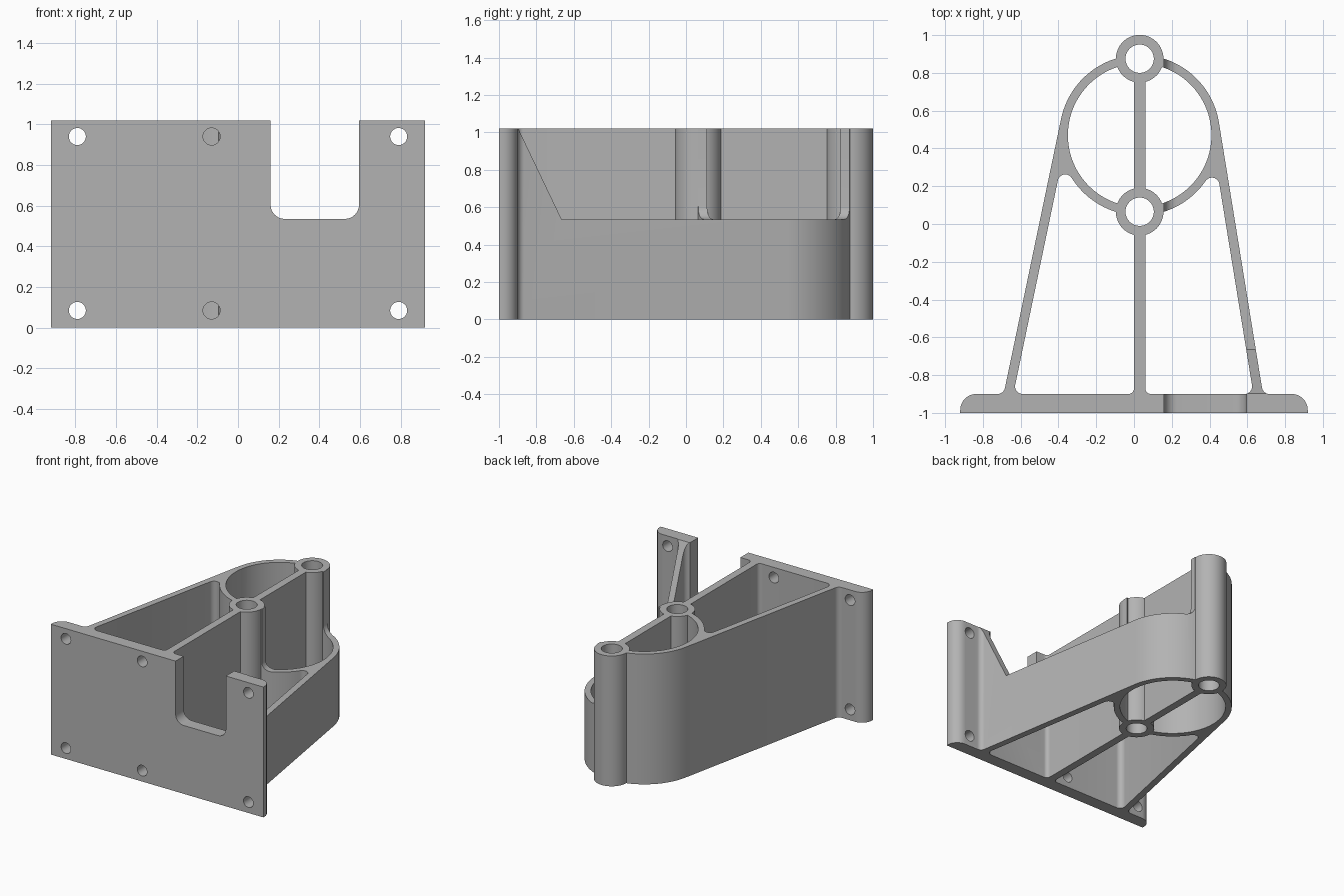
import bpy, bmesh, math
from mathutils import Vector

cube = bpy.data.objects.get("Cube")
if cube:
    bpy.data.objects.remove(cube, do_unlink=True)

# Main dimensions; plan profiles use u = distance from the rib's centre plane
AXIS, HEIGHT = 0.03, 1.02
PLATE_X, PLATE_BACK = 0.92, -0.9
RING_Y, RING_OUT, RING_IN = 0.47, 0.425, 0.38
BOSS_YS, BOSS_R, BORE_R = (0.065, 0.875), 0.126, 0.075
RIB, WALL, FILLET = 0.03, 0.05, 0.04
NOTCH_L, NOTCH_R, NOTCH_Z, NOTCH_FILLET = 0.16, 0.595, 0.535, 0.07
BASES = {1: 0.653, -1: 0.72}      # where each leg meets the plate


def arc(c, r, a0, a1, n=16):
    return [Vector((c[0] + r * math.cos(a0 + (a1 - a0) * i / n),
                    c[1] + r * math.sin(a0 + (a1 - a0) * i / n))) for i in range(n + 1)]


def corner(before, p, after, r, n=8):
    """Rounded corner at p between two straight edges."""
    before, p, after = Vector(before), Vector(p), Vector(after)
    a, b = (before - p).normalized(), (after - p).normalized()
    half = a.angle(b) / 2
    c = p + (a + b).normalized() * r / math.sin(half)
    reach = r / math.tan(half)
    s, e = p + a * reach - c, p + b * reach - c
    a0 = math.atan2(s.y, s.x)
    turn = math.atan2(s.x * e.y - s.y * e.x, s.dot(e))
    return arc(c, r, a0, a0 + turn, n)


def meet(ring_r, boss_r):
    """Angles from the common axis where ring and boss circles cross."""
    d = BOSS_YS[1] - RING_Y
    a = (d * d + ring_r ** 2 - boss_r ** 2) / (2 * d)
    return math.acos(a / ring_r), math.asin((d - a) / boss_r)


def tangent(base):
    """Angle of the ring point where the leg touches it."""
    v = Vector((base, PLATE_BACK - RING_Y))
    return math.atan2(v.y, v.x) + math.acos(RING_OUT / v.length)


def prism(bm, pts, start, end):
    lo = [bm.verts.new(start(*p)) for p in pts]
    hi = [bm.verts.new(end(*p)) for p in pts]
    bm.faces.new(lo)
    bm.faces.new(hi)
    for i in range(len(pts)):
        j = (i + 1) % len(pts)
        bm.faces.new((lo[i], lo[j], hi[j], hi[i]))


def upright(bm, pts, z0, z1):
    prism(bm, pts, lambda x, y: (x, y, z0), lambda x, y: (x, y, z1))


def make(name, bm):
    bmesh.ops.recalc_face_normals(bm, faces=bm.faces[:])
    mesh = bpy.data.meshes.new(name)
    bm.to_mesh(mesh)
    bm.free()
    ob = bpy.data.objects.new(name, mesh)
    bpy.context.scene.collection.objects.link(ob)
    return ob


def placed(pts, side):
    return [(AXIS + side * p[0], p[1]) for p in pts]


def outer_half(side):
    """Plate end, leg, ring and half of the rear boss."""
    base, edge = BASES[side], PLATE_X - side * AXIS
    t = tangent(base)
    touch = (RING_OUT * math.cos(t), RING_Y + RING_OUT * math.sin(t))
    ring_a, boss_a = meet(RING_OUT, BOSS_R)
    pts = [Vector((edge, -1))]
    pts += corner((edge, -1), (edge, PLATE_BACK), (base, PLATE_BACK), 0.085)
    pts += corner((edge, PLATE_BACK), (base, PLATE_BACK), touch, FILLET)
    pts += arc((0, RING_Y), RING_OUT, t, math.pi / 2 - ring_a, 24)
    pts += arc((0, BOSS_YS[1]), BOSS_R, -boss_a, math.pi / 2)[1:]
    return placed(pts, side)


def ring_pocket(side):
    """Half-round opening between the two bosses."""
    ring_a, boss_a = meet(RING_IN, BOSS_R)
    rib_a = math.acos(RIB / BOSS_R)
    pts = arc((0, BOSS_YS[0]), BOSS_R, rib_a, boss_a, 10)[:-1]
    pts += arc((0, RING_Y), RING_IN, ring_a - math.pi / 2, math.pi / 2 - ring_a, 40)
    pts += arc((0, BOSS_YS[1]), BOSS_R, -boss_a, -rib_a, 10)[1:]
    return placed(pts, side)


def leg_pocket(side):
    """Opening between plate, rib, front boss, ring and leg."""
    t = tangent(BASES[side])
    n, down = Vector((math.cos(t), math.sin(t))), Vector((math.sin(t), -math.cos(t)))
    ring = Vector((0, RING_Y))
    inner = RING_OUT - WALL
    # Round end squeezed between ring and leg
    off = inner - FILLET
    c = ring + n * off + down * math.sqrt((RING_OUT + FILLET) ** 2 - off ** 2)
    to_c = math.atan2(c.y - RING_Y, c.x)
    # Inner line of the leg down to the plate
    line = ring + n * inner
    foot = line + down * ((PLATE_BACK - line.y) / down.y)
    ring_a, boss_a = meet(RING_OUT, BOSS_R)
    rib_foot = (RIB, PLATE_BACK)
    pts = corner(foot, rib_foot, (RIB, 0), 0.03)
    pts += arc((0, BOSS_YS[0]), BOSS_R, -math.acos(RIB / BOSS_R), boss_a, 12)[:-1]
    pts += arc(ring, RING_OUT, ring_a - math.pi / 2, to_c, 20)
    pts += arc(c, FILLET, to_c + math.pi, t, 12)[1:]
    pts += corner(line, foot, rib_foot, FILLET)
    return placed(pts, side)


# Solid body
bm = bmesh.new()
upright(bm, outer_half(1) + outer_half(-1)[-2::-1], 0, HEIGHT)
bracket = make("bracket", bm)

# Pockets and boss bores
bm = bmesh.new()
for side in (1, -1):
    upright(bm, ring_pocket(side), -0.1, 1.2)
    upright(bm, leg_pocket(side), -0.1, 1.2)
for y in BOSS_YS:
    upright(bm, arc((AXIS, y), BORE_R, 0, math.tau, 40)[:-1], -0.1, 1.2)
cutters = [make("pocket_cutter", bm)]

# Screw holes through the plate
bm = bmesh.new()
for x in (-0.79, -0.13, 0.79):
    for z in (0.085, 0.94):
        prism(bm, arc((x, z), 0.042, 0, math.tau, 28)[:-1],
              lambda u, w: (u, -1.1, w), lambda u, w: (u, -0.85, w))
cutters.append(make("screw_hole_cutter", bm))

# Notch through the plate
top = 1.2
bl, br = (NOTCH_L, NOTCH_Z), (NOTCH_R, NOTCH_Z)
tl, tr = (NOTCH_L, top), (NOTCH_R, top)
bm = bmesh.new()
prism(bm, [tl] + corner(tl, bl, br, NOTCH_FILLET) + corner(bl, br, tr, NOTCH_FILLET) + [tr],
      lambda x, z: (x, -1.1, z), lambda x, z: (x, -0.86, z))
cutters.append(make("notch_cutter", bm))

# Lowered side behind the notch, leaving a sloped gusset on the leg
far = 1.1
bm = bmesh.new()
prism(bm, [tl] + corner(tl, bl, (far, NOTCH_Z), NOTCH_FILLET) + [(far, NOTCH_Z), (far, top)],
      lambda x, z: (x, -0.665 - (z - NOTCH_Z) * 0.478, z), lambda x, z: (x, 1.1, z))
cutters.append(make("lowered_side_cutter", bm))

bpy.ops.object.select_all(action='DESELECT')
bpy.context.view_layer.objects.active = bracket
bracket.select_set(True)
for cutter in cutters:
    cutter.hide_render = True
    mod = bracket.modifiers.new(cutter.name, 'BOOLEAN')
    mod.operation, mod.solver, mod.object = 'DIFFERENCE', 'EXACT', cutter
    bpy.ops.object.modifier_apply(modifier=mod.name)
    bpy.data.objects.remove(cutter, do_unlink=True)

# Single grey finish
grey = bpy.data.materials.new("plain_grey")
grey.use_nodes = True
colour = (0.45, 0.45, 0.45, 1)
grey.diffuse_color = colour
grey.node_tree.nodes["Principled BSDF"].inputs["Base Color"].default_value = colour
bracket.data.materials.clear()
bracket.data.materials.append(grey)
bpy.ops.object.shade_smooth_by_angle(angle=math.radians(30))
